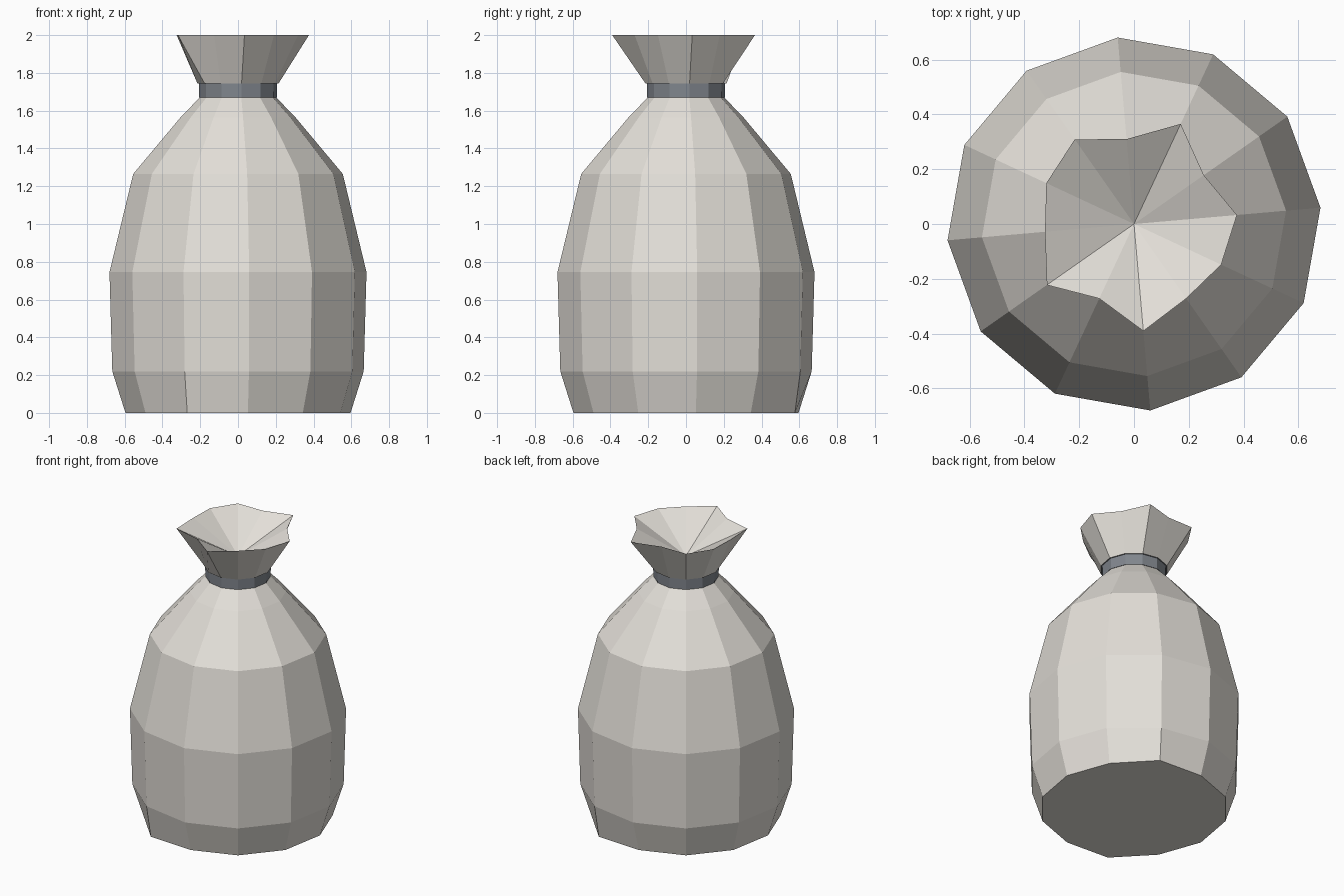
import bpy, bmesh
from math import sin, cos, radians

if "Cube" in bpy.data.objects:
    bpy.data.objects.remove(bpy.data.objects["Cube"])

SIDES = 12
ANGLES = [radians(5 + 30 * i) for i in range(SIDES)]


def material(name, color):
    m = bpy.data.materials.new(name)
    m.diffuse_color = color
    m.use_nodes = True
    m.node_tree.nodes["Principled BSDF"].inputs["Base Color"].default_value = m.diffuse_color
    return m


def ring(r, z):
    """One cross-section; r is a radius or a list of radii per corner."""
    rs = r if isinstance(r, list) else [r] * SIDES
    return [(q * cos(a), q * sin(a), z) for q, a in zip(rs, ANGLES)]


def loft(name, rings, mat, base=False, apex=None):
    bm = bmesh.new()
    loops = [[bm.verts.new(p) for p in r] for r in rings]
    for lo, hi in zip(loops, loops[1:]):
        for i in range(SIDES):
            j = (i + 1) % SIDES
            bm.faces.new((lo[i], lo[j], hi[j], hi[i]))
    if base:
        bm.faces.new(loops[0][::-1])
    if apex is not None:
        tip = bm.verts.new((0, 0, apex))
        for i in range(SIDES):
            bm.faces.new((loops[-1][i], loops[-1][(i + 1) % SIDES], tip))
    mesh = bpy.data.meshes.new(name)
    bm.to_mesh(mesh)
    bm.free()
    mesh.materials.append(mat)
    obj = bpy.data.objects.new(name, mesh)
    bpy.context.collection.objects.link(obj)
    return obj


cloth = material("cloth", (0.77, 0.74, 0.69, 1))
cord = material("cord", (0.22, 0.24, 0.27, 1))

# Sack body, with two opposite base corners pushed out
foot = [0.598] * SIDES
foot[2] = foot[8] = 0.636
profile = [(foot, 0), (0.668, 0.22), (0.683, 0.745), (0.557, 1.265),
           (0.305, 1.565), (0.203, 1.67)]
loft("sack_body", [ring(r, z) for r, z in profile], cloth, base=True)

# Tie around the neck
loft("neck_tie", [ring(0.203, 1.67), ring(0.206, 1.67), ring(0.208, 1.745),
                  ring(0.216, 1.745)], cord)

# Gathered mouth: uneven flared rim folding down to the centre
rim = [0.377, 0.311, 0.403, 0.311, 0.377, 0.353,
       0.326, 0.388, 0.300, 0.392, 0.332, 0.351]
loft("gathered_mouth", [ring(0.216, 1.745), ring(rim, 2.0)], cloth, apex=1.81)
